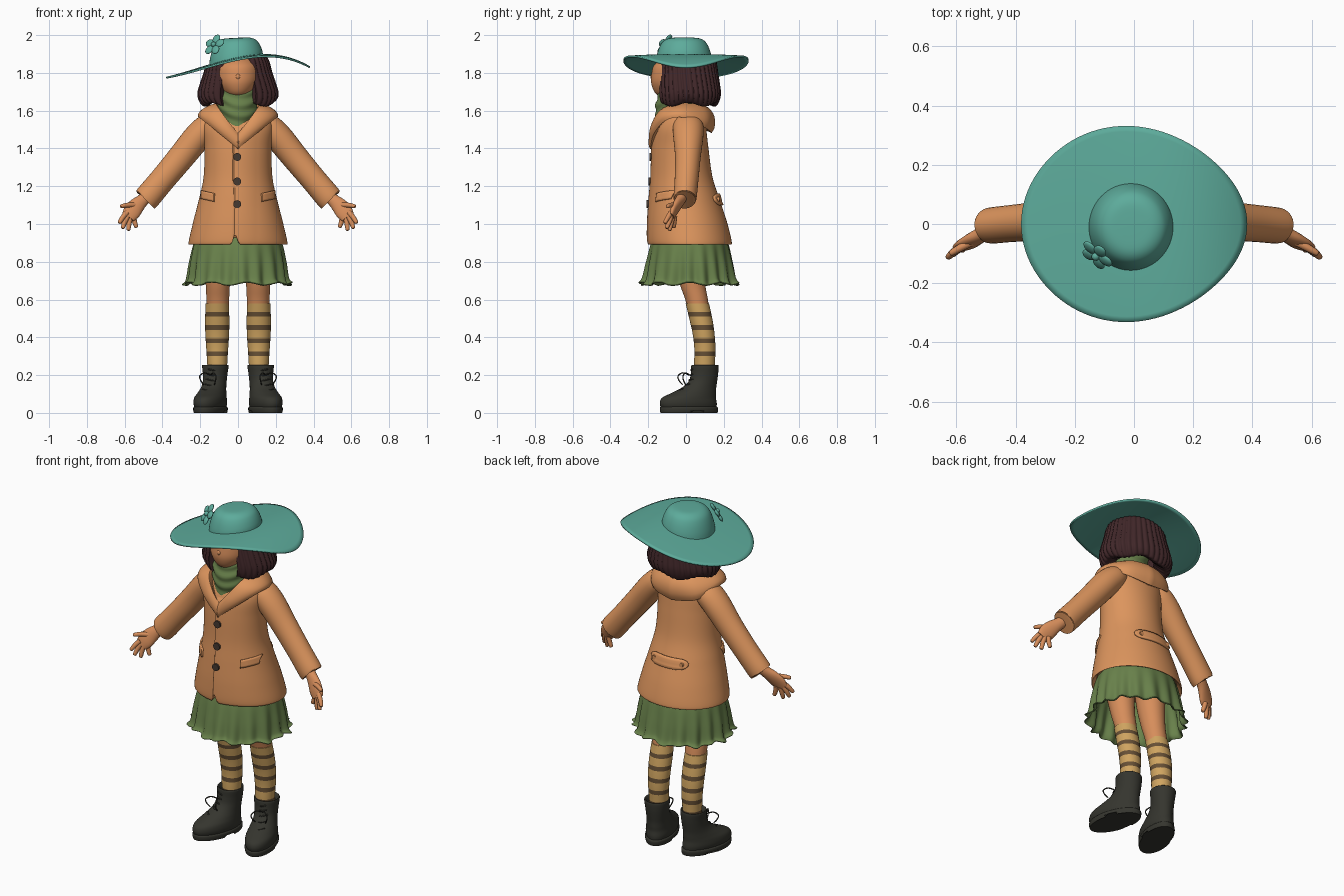
import bpy, bmesh
from math import sin, cos, pi, sqrt, radians
from mathutils import Vector, Matrix

if "Cube" in bpy.data.objects:
    bpy.data.objects.remove(bpy.data.objects["Cube"])


def material(name, *rgb):
    m = bpy.data.materials.new(name)
    m.use_nodes = True
    m.diffuse_color = (*rgb, 1)
    m.node_tree.nodes["Principled BSDF"].inputs["Base Color"].default_value = (*rgb, 1)
    return m


TEAL = material("teal felt", .11, .41, .33)
COAT = material("orange wool", .72, .3, .11)
SKIN = material("warm skin", .68, .27, .105)
GREEN = material("olive cloth", .14, .22, .07)
HAIR = material("dark maroon hair", .052, .02, .022)
GOLD = material("gold knit", .63, .375, .118)
BROWN = material("brown knit", .135, .08, .036)
BOOT = material("charcoal leather", .036, .036, .028)
BUTTON = material("dark button", .06, .04, .03)


def finish(name, bm, mats, mirror=False, thick=0, sharp=45):
    bmesh.ops.recalc_face_normals(bm, faces=bm.faces)
    me = bpy.data.meshes.new(name)
    bm.to_mesh(me)
    bm.free()
    for m in mats:
        me.materials.append(m)
    me.shade_smooth()
    me.set_sharp_from_angle(angle=radians(sharp))
    ob = bpy.data.objects.new(name, me)
    bpy.context.collection.objects.link(ob)
    if thick:
        s = ob.modifiers.new("thickness", "SOLIDIFY")
        s.thickness, s.offset = thick, 0
    if mirror:
        ob.modifiers.new("mirror", "MIRROR").use_mirror_merge = False
    return ob


def grid(name, rows, mats, closed=True, caps=True, **kw):
    bm = bmesh.new()
    vs = [[bm.verts.new(p) for p in row] for row in rows]
    n = len(rows[0])
    for a, b in zip(vs, vs[1:]):
        for j in range(n if closed else n - 1):
            k = (j + 1) % n
            bm.faces.new((a[j], a[k], b[k], b[j]))
    if closed and caps:
        bm.faces.new(vs[0])
        bm.faces.new(vs[-1])
    return finish(name, bm, mats, **kw)


def smooth(pts, k):
    """Catmull-Rom resampling of tuples, k steps per span."""
    out = []
    for i in range(len(pts) - 1):
        p = [pts[max(0, min(len(pts) - 1, i + d))] for d in (-1, 0, 1, 2)]
        for s in range(k):
            t = s / k
            out.append(tuple(b + .5 * t * (c - a + t * (2*a - 5*b + 4*c - d + t * (3*(b - c) + d - a)))
                             for a, b, c, d in zip(*p)))
    return out + [tuple(pts[-1])]


def loft(name, secs, mats, fn=None, n=48, k=5, gap=0, cx=0, **kw):
    """Stack of horizontal ellipses (z, cy, rx, ry); angle 0 faces the front."""
    rows = []
    for z, cy, rx, ry in smooth(secs, k):
        row = []
        for j in range(n):
            t = gap + (2 * pi - 2 * gap) * j / (n - 1 if gap else n)
            v = Vector((cx + rx * sin(t), cy - ry * cos(t), z))
            row.append(fn(t, v) if fn else v)
        rows.append(row)
    return grid(name, rows, mats, closed=not gap, **kw)


def tube(name, secs, mat, fn=None, n=12, k=4, **kw):
    """Elliptical tube along (x, y, z, a, b); b is the radius towards y."""
    pts = smooth(secs, k)
    rows = []
    for i, (x, y, z, a, b) in enumerate(pts):
        d = Vector(pts[min(i + 1, len(pts) - 1)][:3]) - Vector(pts[max(i - 1, 0)][:3])
        u = d.cross(Vector((0, 1, 0))).normalized()
        w = u.cross(d).normalized()
        row = [Vector((x, y, z)) + u * a * cos(2*pi*j/n) + w * b * sin(2*pi*j/n) for j in range(n)]
        rows.append([fn(v) for v in row] if fn else row)
    return grid(name, rows, [mat], **kw)


def ball(name, basis, centre, size, mat):
    bm = bmesh.new()
    m = Matrix.Translation(centre) @ basis.to_4x4() @ Matrix.Diagonal((*size, 1))
    bmesh.ops.create_uvsphere(bm, u_segments=20, v_segments=12, radius=1, matrix=m)
    return finish(name, bm, [mat])


def disc(name, x, y, z, r, mat):
    bm = bmesh.new()
    m = Matrix.Translation((x, y, z)) @ Matrix.Rotation(pi / 2, 4, 'X')
    bmesh.ops.create_cone(bm, cap_ends=True, segments=20, radius1=r, radius2=r, depth=.014, matrix=m)
    return finish(name, bm, [mat])


# Head and nose
loft("head", [(1.665, -.06, .03, .05), (1.69, -.06, .07, .1), (1.74, -.055, .105, .128),
              (1.79, -.05, .115, .133), (1.84, -.045, .108, .125), (1.88, -.04, .07, .08)], [SKIN])
ball("nose", Matrix.Identity(3), (0, -.176, 1.78), (.014, .013, .016), SKIN)


# Hat
def droop(x, y):
    return .2 * x - .54 * x**2 - .88 * x**3 - .09 * y**2


brim = []
for i in range(13):
    f = .3 + .7 * i / 12
    ring = []
    for j in range(96):
        t = 2 * pi * j / 96
        r = f * (1 - .02 * sin(2 * t)**2)
        x, y = r * .38 * cos(t), r * .33 * sin(t) * (1 - .08 * cos(t))
        ring.append(Vector((x, y, 1.88 + droop(x, y))))
    brim.append(ring)
grid("hat_brim", brim, [TEAL], caps=False, thick=.01)


def tilt(t, v):
    v.x -= .01
    v.z += v.x * (.19 - 1.2 * (v.z - 1.87))
    return v


loft("hat_crown", [(1.865, -.01, .143, .149), (1.9, -.01, .138, .143), (1.94, -.01, .124, .129),
                   (1.968, -.01, .105, .11), (1.983, -.01, .075, .08), (1.986, -.01, .03, .03)],
     [TEAL], tilt, n=64)

# Flower on the hat
normal = Vector((-.55, -.65, .5)).normalized()
side = normal.cross(Vector((0, 0, 1))).normalized()
upward = side.cross(normal)
centre = Vector((-.126, -.106, 1.948))
for i in range(5):
    t = 2 * pi * i / 5 + .3
    out = side * cos(t) + upward * sin(t)
    basis = Matrix((out, normal.cross(out), normal)).transposed()
    ball(f"flower_petal_{i + 1}", basis, centre + out * .036, (.027, .023, .01), TEAL)
ball("flower_heart", Matrix.Identity(3), centre + normal * .006, (.014, .014, .014), TEAL)


# Bobbed hair with strand ridges, open at the face
def strands(t, v):
    f = 1 + .05 * abs(sin(18 * t + 8 * (v.z - 1.7))) - .01 if v.z > 1.63 else 1
    if abs(t - pi) > pi - .44:
        f = .78
    v.x, v.y = v.x * f, .012 + (v.y - .012) * f
    v.z += .012 * sin(5 * t) * max(0, 1 - (v.z - 1.62) / .06)
    v.z = min(v.z, 1.872 + droop(v.x, v.y))
    return v


loft("hair", [(1.67, .01, .1, .09), (1.632, .01, .165, .14), (1.65, .012, .196, .158),
              (1.69, .014, .208, .165), (1.74, .012, .196, .162), (1.8, .01, .176, .155),
              (1.86, .008, .16, .148), (1.9, .008, .14, .135)], [HAIR], strands, n=265, gap=.43, k=4, sharp=80)


# Scarf with drooping folds
def folds(t, v):
    f = 1 + .04 * sin(105 * (v.z - 4 * v.x**2) + 1.5 * sin(t))
    return Vector((v.x * f, -.05 + (v.y + .05) * f, v.z))


loft("scarf", [(1.46, -.08, .04, .07), (1.54, -.065, .085, .092), (1.6, -.06, .1, .103),
               (1.66, -.05, .108, .105), (1.71, -.04, .108, .1), (1.735, -.04, .09, .085),
               (1.72, -.04, .06, .06)], [GREEN], folds, n=64, k=6, sharp=80)

# Coat body with front overlap and hem notch
BODY = [(.92, .024, .235, .19), (.895, .024, .262, .219), (1.0, .011, .24, .209), (1.13, -.006, .207, .184),
        (1.25, -.02, .182, .16), (1.4, -.028, .178, .147), (1.5, -.028, .187, .135),
        (1.56, -.02, .175, .115), (1.61, -.02, .12, .085)]
PROFILE = smooth(BODY[1:], 12)


def overlap(t, v):
    if v.y < -.08 and v.z < 1.5:
        if -.022 < v.x < .1:
            v.y -= .01 * (.1 - v.x) / .122
        v.z = max(v.z, .895 + .06 * (1 - abs(v.x + .015) / .018))
    return v


loft("coat_body", BODY, [COAT], overlap, n=160, k=8)


def coat_y(x, z, front):
    _, cy, rx, ry = min(PROFILE, key=lambda s: abs(s[0] - z))
    return cy + (-ry if front else ry) * sqrt(max(0, 1 - (x / rx)**2))


# Shawl hood: inner edge to outer edge, tucked under at the rim
inner = smooth([(-.004, -.18, 1.47), (.05, -.172, 1.535), (.1, -.13, 1.605), (.115, -.03, 1.635),
                (.075, .07, 1.63), (0, .095, 1.625)], 6)
outer = smooth([(-.004, -.188, 1.4), (.1, -.168, 1.485), (.188, -.1, 1.555), (.205, 0, 1.565),
                (.14, .105, 1.51), (0, .135, 1.485)], 6)
rows = []
for i, (a, b) in enumerate(zip(inner, outer)):
    a, b, f = Vector(a), Vector(b), i / (len(inner) - 1)
    away = Vector((b.x, b.y, .05)).normalized()
    row = [a - away * .02 - Vector((0, 0, .03))]
    row += [a.lerp(b, s / 8) + away * (.01 + .024 * f) * sin(pi * s / 8)**.7 for s in range(9)]
    row.append(b - Vector((b.x, b.y, 0)).normalized() * .03 + Vector((0, 0, .015)))
    rows.append(row)
rows += [[Vector((-p.x, p.y, p.z)) for p in row] for row in rows[-2::-1]]
grid("hood_collar", rows, [COAT], closed=False, thick=.008)


# Plates that follow the coat: pocket flaps and back strap
def plate(name, x0, x1, z0, z1, front, round_ends=0, slope=0, **kw):
    rows = []
    for i in range(25):
        u = i / 24
        x, mid = x0 + (x1 - x0) * u, (z0 + z1) / 2 + slope * (u - .5)
        h = (z1 - z0) / 2 * (max(.05, 1 - abs(2 * u - 1)**6)**.5 if round_ends else 1)
        row = []
        for s in (-1, -.5, 0, .5, 1):
            z = mid + h * s
            row.append(Vector((x, coat_y(x, z, front) + (-.004 if front else .005), z)))
        rows.append(row)
    return grid(name, rows, [COAT], closed=False, thick=.012, **kw)


plate("pocket_flap", .125, .192, 1.125, 1.17, True, slope=.015, mirror=True)
plate("back_strap", -.12, .12, 1.1, 1.16, False, round_ends=1)
for s in (-1, 1):
    disc(f"strap_button_{'right' if s < 0 else 'left'}", s * .09, coat_y(.09, 1.13, False) + .01, 1.13, .012, COAT)
for i, z in enumerate((1.355, 1.225, 1.105)):
    disc(f"coat_button_{i + 1}", -.004, coat_y(0, z, True) - .01, z, .021, BUTTON)

# Sleeves and hands
tube("sleeve", [(.1, 0, 1.545, .04, .06), (.15, .01, 1.52, .068, .08), (.21, .012, 1.465, .074, .08),
                (.3, .01, 1.355, .071, .068), (.4, .003, 1.235, .068, .063), (.48, -.005, 1.14, .069, .061),
                (.483, -.005, 1.137, .062, .054), (.468, -.004, 1.155, .045, .04)], COAT, n=32, k=5, mirror=True)
tube("palm", [(.45, -.004, 1.175, .034, .03), (.5, -.028, 1.13, .033, .026), (.535, -.048, 1.098, .042, .023),
              (.562, -.066, 1.065, .046, .019), (.582, -.078, 1.035, .036, .014)], SKIN, n=20, mirror=True)
fingers = {"thumb": ((.53, -.052, 1.1), (.582, -.078, 1.1), (.617, -.098, 1.094)),
           "index_finger": ((.588, -.08, 1.06), (.61, -.096, 1.035), (.627, -.111, 1.008)),
           "middle_finger": ((.582, -.078, 1.045), (.6, -.09, 1.01), (.61, -.102, .98)),
           "ring_finger": ((.57, -.072, 1.035), (.577, -.08, 1.0), (.58, -.087, .969)),
           "little_finger": ((.553, -.06, 1.04), (.547, -.063, 1.01), (.538, -.064, .984))}
for name, (a, b, c) in fingers.items():
    tip = tuple(q + (q - p) * .12 for p, q in zip(b, c))
    tube(name, [(*a, .014, .014), (*b, .013, .013), (*c, .01, .01), (*tip, .003, .003)], SKIN, mirror=True)


# Pleated skirt with a ruffled hem
def pleats(t, v):
    low = max(0, (.93 - v.z) / .245)
    f = 1 + .045 * low * (sin(18 * t + .6 * sin(3 * t)) + .4 * sin(7 * t + 1))
    return Vector((v.x * f, .02 + (v.y - .02) * f, v.z + .008 * low**3 * sin(9 * t)))


loft("skirt", [(.96, .02, .2, .17), (.9, .02, .23, .2), (.8, .02, .25, .222), (.72, .02, .259, .236),
               (.695, .02, .266, .245), (.683, .02, .28, .256)], [GREEN], pleats, n=220, k=5, caps=False,
     thick=.006, sharp=80)

# Legs and striped stockings
loft("leg", [(.9, .01, .085, .085), (.8, .015, .075, .078), (.68, .035, .064, .067), (.6, .056, .06, .06),
             (.5, .076, .056, .054), (.4, .095, .05, .05)], [SKIN], n=32, cx=.107, mirror=True)
sock = loft("stocking", [(.58, .06, .061, .062), (.5, .078, .064, .061), (.42, .093, .063, .058),
                         (.34, .1, .058, .056), (.26, .098, .053, .055), (.18, .097, .05, .053)],
            [GOLD, BROWN], n=32, k=16, cx=.11, mirror=True)
for p in sock.data.polygons:
    p.material_index = int((.58 - p.center.z) % .07 > .045)


# Boots, turned outwards
def turn(v):
    return Matrix.Rotation(radians(17), 3, 'Z') @ (v - Vector((.12, .1, 0))) + Vector((.12, .1, 0))


def heel(t, v):
    if v.z < .012 and .0 < v.y < .07:
        v.z = .018
    return turn(v)


loft("boot", [(.02, .012, .072, .15), (.05, .008, .08, .156), (.08, .012, .078, .147), (.105, .038, .071, .122),
              (.135, .069, .064, .092), (.17, .09, .062, .076), (.21, .098, .065, .073), (.25, .1, .07, .072),
              (.252, .1, .062, .063), (.23, .1, .05, .05)], [BOOT], lambda t, v: turn(v), n=48, cx=.12, mirror=True)
loft("boot_sole", [(0, .012, .079, .156), (.012, .012, .082, .159), (.028, .012, .082, .159), (.034, .012, .075, .15)],
     [BOOT], heel, n=64, cx=.12, k=3, mirror=True)

# Laces: crossing bars and a bow
for i, y in enumerate((-.044, -.006, .016, .024, .027)):
    z = .12 + .027 * i
    tube(f"lace_bar_{i + 1}", [(.09, y + .014, z - .006, .004, .004), (.12, y - .003, z, .004, .004),
                               (.15, y + .014, z + .006, .004, .004)], BOOT, turn, n=8, mirror=True)
for name, s in (("inner", -1), ("outer", 1)):
    path = [(.12, .015, .2), (.12 + s * .025, -.015, .212), (.12 + s * .045, -.035, .195),
            (.12 + s * .04, -.03, .17), (.12 + s * .03, -.015, .15)]
    tube(f"lace_bow_{name}", [(*p, .0035, .0035) for p in path], BOOT, turn, n=8, mirror=True)
